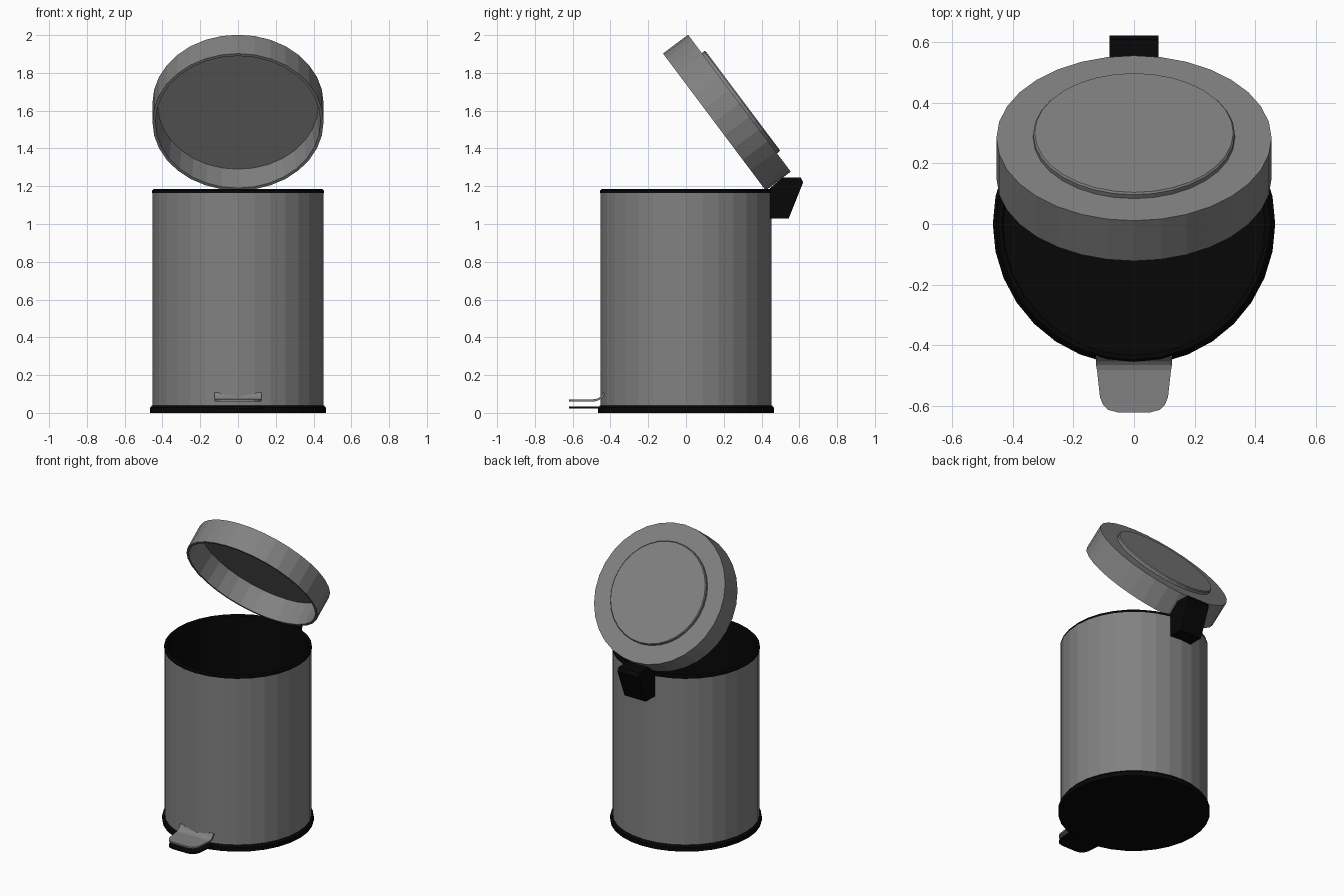
import bpy, bmesh, math

if "Cube" in bpy.data.objects:
    bpy.data.objects.remove(bpy.data.objects["Cube"])


def make_material(name, value):
    mat = bpy.data.materials.new(name)
    mat.diffuse_color = (value, value, value, 1)
    mat.use_nodes = True
    mat.node_tree.nodes["Principled BSDF"].inputs["Base Color"].default_value = mat.diffuse_color
    return mat


black = make_material("black_plastic", 0.002)
steel = make_material("steel", 0.22)
SEGMENTS = 32


def make_object(name, bm, material):
    bmesh.ops.recalc_face_normals(bm, faces=bm.faces[:])
    mesh = bpy.data.meshes.new(name)
    bm.to_mesh(mesh)
    bm.free()
    obj = bpy.data.objects.new(name, mesh)
    bpy.context.collection.objects.link(obj)
    mesh.materials.append(material)
    return obj


def lathe(name, profile, material, segments=SEGMENTS, caps=(0, -1)):
    """Revolve (radius, z) points around z; caps lists the rings to fill."""
    bm = bmesh.new()
    angles = [2 * math.pi * i / segments for i in range(segments)]
    rings = [[bm.verts.new((r * math.sin(a), r * math.cos(a), z)) for a in angles]
             for r, z in profile]
    for a, b in zip(rings, rings[1:]):
        for i in range(segments):
            j = (i + 1) % segments
            bm.faces.new((a[i], a[j], b[j], b[i]))
    for index in caps:
        bm.faces.new(rings[index])
    return make_object(name, bm, material)


def plate(name, rows, thickness, material):
    """Symmetric strip through (y, z, half width) rows, given a thickness."""
    bm = bmesh.new()
    pairs = [(bm.verts.new((-w, y, z)), bm.verts.new((w, y, z))) for y, z, w in rows]
    for (a, b), (c, d) in zip(pairs, pairs[1:]):
        bm.faces.new((a, b, d, c))
    obj = make_object(name, bm, material)
    solid = obj.modifiers.new("thickness", 'SOLIDIFY')
    solid.thickness = thickness
    solid.offset = 0
    return obj


# base ring with closed underside
lathe("base", [(0.465, 0), (0.465, 0.028), (0.455, 0.04)], black)

# outer metal wall, open at both ends
lathe("body", [(0.452, 0.04), (0.452, 1.17)], steel, caps=())

# inner bucket: closed floor, open top with rolled rim
lathe("inner_bucket", [(0.43, 0.06), (0.43, 1.178), (0.436, 1.185), (0.446, 1.185),
                       (0.454, 1.177), (0.454, 1.165)], black, caps=(0,))

# hollow lid, tilted open, with a raised disc on top
lid = lathe("lid", [(0.425, 0.15), (0.437, 0), (0.453, 0), (0.453, 0.166)], steel)
disc = lathe("lid_raised_disc", [(0.332, 0.16), (0.332, 0.182), (0.327, 0.188)], steel)
for obj in (lid, disc):
    obj.location = (0, 0.15, 1.54)
    obj.rotation_euler = (math.radians(-53.13), 0, 0)

# hinge block at the back
side = [(0.445, 1.028), (0.543, 1.028), (0.62, 1.22), (0.608, 1.245), (0.51, 1.245), (0.445, 1.19)]
bm = bmesh.new()
ends = [[bm.verts.new((x, y, z)) for y, z in side] for x in (-0.08, 0.08)]
for end in ends:
    bm.faces.new(end)
for i in range(len(side)):
    bm.faces.new((ends[0][i - 1], ends[0][i], ends[1][i], ends[1][i - 1]))
make_object("hinge", bm, black)

# foot pedal: curled metal tread above a flat black plate
outline = [(-0.62, 0.055), (-0.612, 0.085), (-0.595, 0.102), (-0.57, 0.112)]
tread = [(y, 0.065, w) for y, w in outline]
tread += [(-0.48, 0.067, 0.122), (-0.462, 0.073, 0.125),
          (-0.448, 0.084, 0.125), (-0.434, 0.105, 0.125)]
plate("pedal_tread", tread, 0.011, steel)
under = [(y, 0.028, w) for y, w in outline] + [(-0.43, 0.028, 0.125)]
plate("pedal_under_plate", under, 0.01, black)
